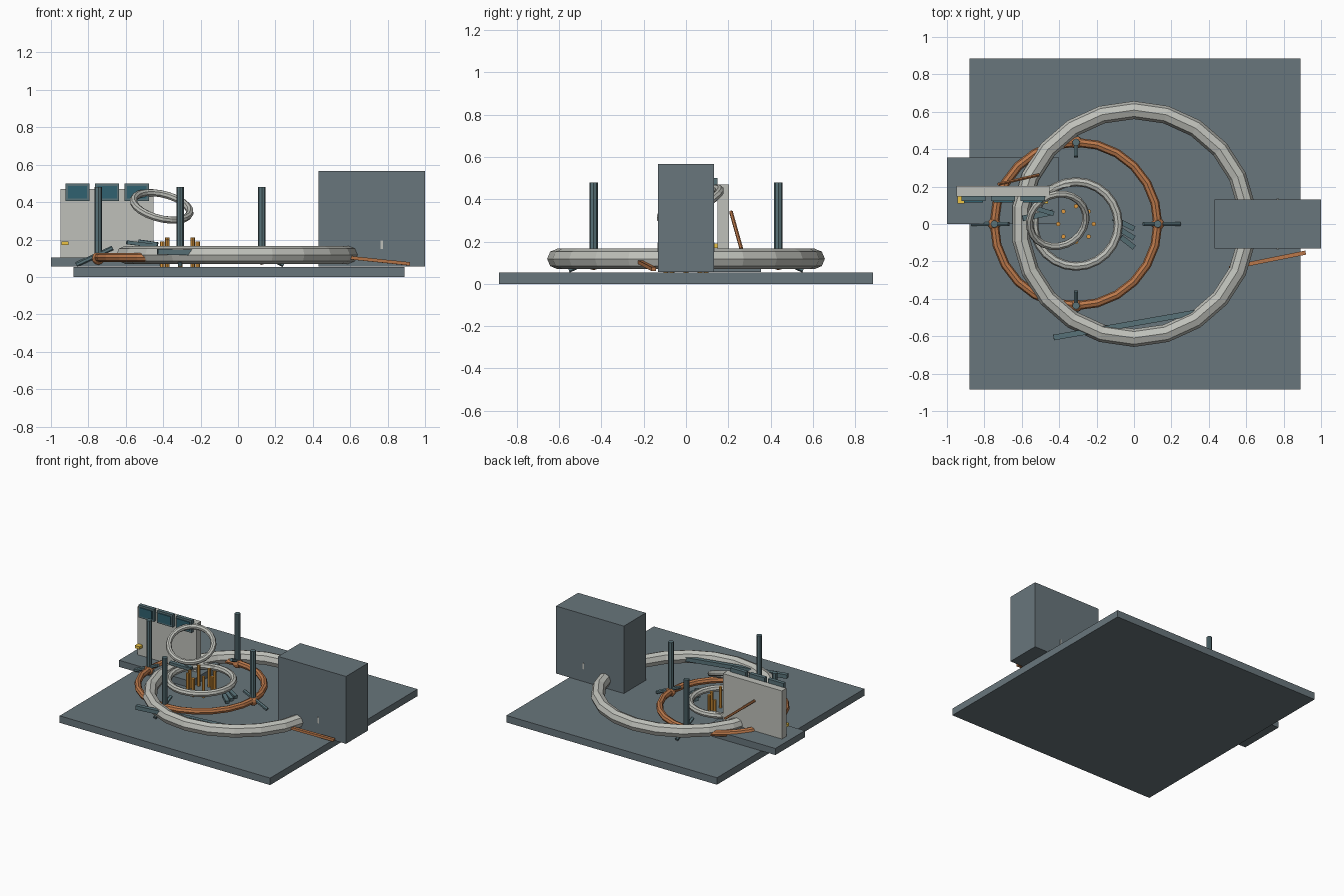
import bpy, math
from mathutils import Vector

if "Cube" in bpy.data.objects:
    bpy.data.objects.remove(bpy.data.objects["Cube"])


def material(name, rgb):
    m = bpy.data.materials.new(name)
    m.diffuse_color = (*rgb, 1)
    m.use_nodes = True
    m.node_tree.nodes["Principled BSDF"].inputs["Base Color"].default_value = m.diffuse_color
    return m


SLATE = material("slate", (0.14, 0.18, 0.20))
PALE = material("pale_metal", (0.52, 0.53, 0.49))
COPPER = material("copper", (0.50, 0.19, 0.07))
STEEL = material("blue_steel", (0.10, 0.17, 0.19))
SCREEN = material("screen_teal", (0.03, 0.12, 0.16))
AMBER = material("amber", (0.75, 0.33, 0.05))
YELLOW = material("yellow", (0.85, 0.55, 0.06))


def finish(name, mat):
    o = bpy.context.object
    o.name = name
    o.data.materials.append(mat)
    return o


def box(name, lo, hi, mat):
    lo, hi = Vector(lo), Vector(hi)
    bpy.ops.mesh.primitive_cube_add(size=1, location=(lo + hi) / 2)
    o = finish(name, mat)
    o.scale = hi - lo
    return o


def ring(name, loc, major, minor, seg, sides, mat, rot=(0, 0, math.pi / 2)):
    bpy.ops.mesh.primitive_torus_add(location=loc, rotation=rot, major_radius=major,
                                     minor_radius=minor, major_segments=seg,
                                     minor_segments=sides)
    return finish(name, mat)


def rod(name, a, b, r, mat, sides=8):
    a, b = Vector(a), Vector(b)
    bpy.ops.mesh.primitive_cylinder_add(vertices=sides, radius=r, depth=(b - a).length,
                                        location=(a + b) / 2)
    o = finish(name, mat)
    o.rotation_euler = (b - a).to_track_quat('Z', 'Y').to_euler()
    return o


def bar(name, a, b, w, h, mat):
    a, b = Vector(a), Vector(b)
    bpy.ops.mesh.primitive_cube_add(size=1, location=(a + b) / 2)
    o = finish(name, mat)
    o.scale = (w, (b - a).length, h)
    o.rotation_euler = (b - a).to_track_quat('Y', 'Z').to_euler()
    return o


# floor and main cabinet
box("floor_slab", (-0.88, -0.885, 0), (0.89, 0.885, 0.053), SLATE)
box("cabinet", (0.43, -0.132, 0.055), (1.0, 0.132, 0.567), SLATE)
box("cabinet_sliver", (0.763, -0.135, 0.15), (0.775, 0.135, 0.195), PALE)

# rings
CX = -0.31
ring("large_ring", (0, 0, 0.118), 0.609, 0.048, 22, 8, PALE)
ring("copper_ring", (CX, 0, 0.104), 0.437, 0.024, 24, 8, COPPER)
ring("middle_ring", (CX, 0, 0.14), 0.226, 0.024, 24, 8, PALE)
ring("tilted_ring", (-0.408, 0.02, 0.377), 0.155, 0.02, 22, 8, PALE,
     (math.radians(25), math.radians(14), 0))

# four masts on the copper ring, each with a clamp and a sloping strut
for i in range(4):
    d = Vector((math.cos(i * math.pi / 2), math.sin(i * math.pi / 2), 0))
    c = Vector((CX, 0, 0))
    up = Vector((0, 0, 1))
    p = c + d * 0.437
    rod(f"mast_{i}", p + up * 0.10, p + up * 0.48, 0.02, STEEL)
    bpy.ops.mesh.primitive_uv_sphere_add(segments=10, ring_count=6, radius=0.035,
                                         location=p + up * 0.1)
    finish(f"mast_clamp_{i}", COPPER)
    rod(f"mast_strut_{i}", c + d * 0.36 + up * 0.155, c + d * 0.555 + up * 0.065,
        0.013, STEEL, 6)

# circle of amber pins
for i in range(8):
    a = i * math.pi / 4
    x, y = CX + 0.095 * math.cos(a), 0.095 * math.sin(a)
    rod(f"pin_{i}", (x, y, 0.05), (x, y, (0.19, 0.20, 0.19, 0.21)[i % 4]), 0.012, AMBER)

# control console with screens and knobs
box("console_base", (-1.0, 0.0, 0.055), (-0.4, 0.355, 0.105), SLATE)
box("console_panel", (-0.948, 0.148, 0.06), (-0.452, 0.203, 0.47), PALE)
for i in range(3):
    x = -0.858 + i * 0.158
    box(f"screen_frame_{i}", (x - 0.065, 0.122, 0.405), (x + 0.065, 0.15, 0.5), STEEL)
    box(f"screen_{i}", (x - 0.052, 0.115, 0.42), (x + 0.052, 0.123, 0.485), SCREEN)
for i, x in enumerate((-0.925, -0.48)):
    box(f"knob_{i}", (x - 0.02, 0.11, 0.17), (x + 0.02, 0.15, 0.19), YELLOW)

# loose bars and broken pieces
bar("long_bar", (-0.43, -0.607, 0.135), (0.35, -0.47, 0.115), 0.03, 0.03, STEEL)
bar("copper_bar", (0.51, -0.235, 0.112), (0.917, -0.153, 0.07), 0.022, 0.018, COPPER)
rod("leaning_rod", (-0.51, 0.262, 0.165), (-0.725, 0.213, 0.34), 0.009, COPPER, 6)
for i in range(3):
    x, y = -0.11 + 0.02 * i, 0.03 - 0.05 * i
    bar(f"short_bar_{i}", (x, y, 0.115), (0.0, y - 0.055, 0.10), 0.028, 0.025, STEEL)
bar("loose_bar_a", (-0.595, 0.03, 0.185), (-0.435, 0.062, 0.165), 0.03, 0.02, STEEL)
bar("loose_bar_b", (-0.53, 0.085, 0.19), (-0.43, 0.055, 0.175), 0.025, 0.02, STEEL)
bar("loose_bar_c", (-0.46, 0.195, 0.155), (-0.34, 0.21, 0.15), 0.02, 0.02, PALE)
